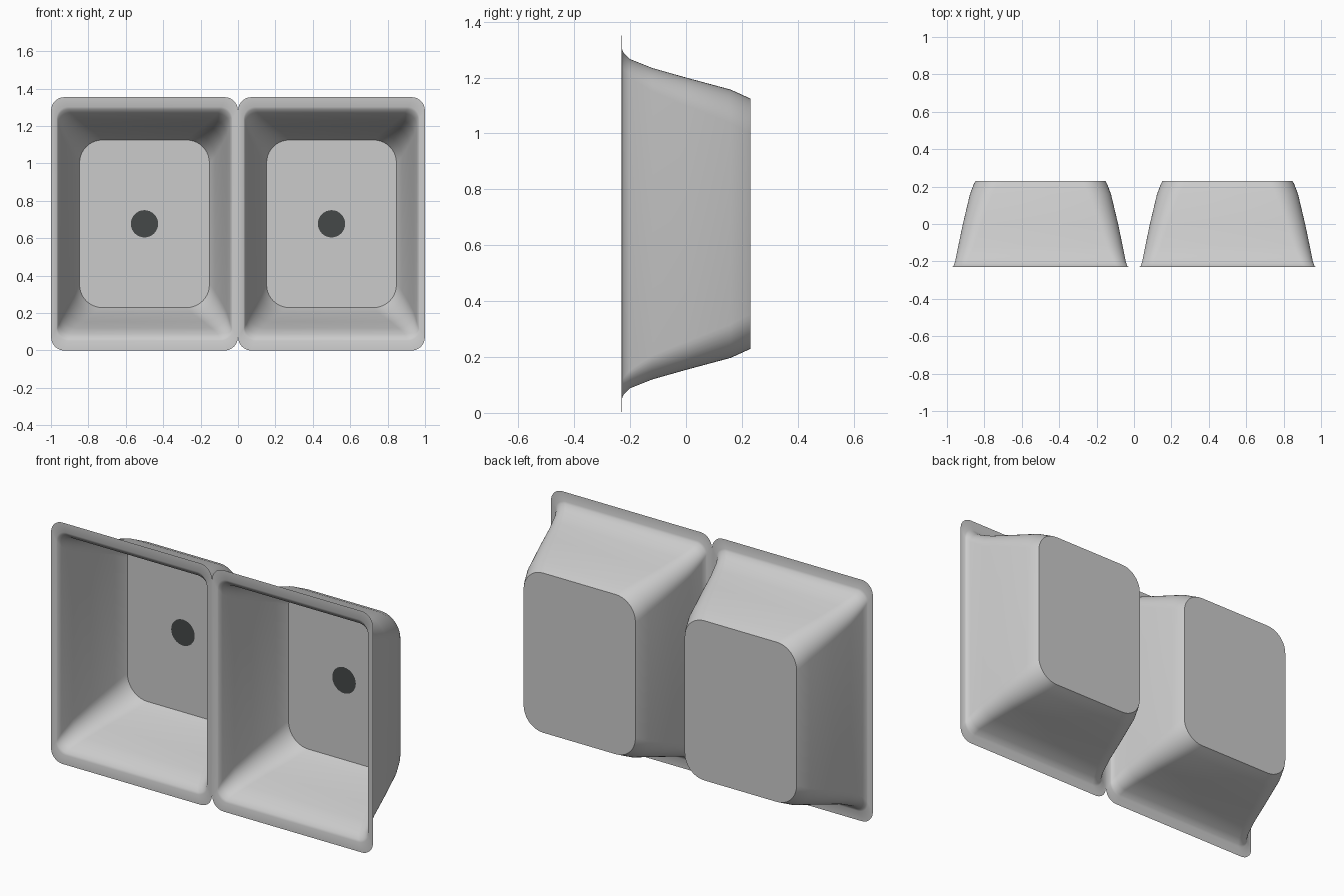
import bpy, bmesh
from math import sin, cos, pi

if "Cube" in bpy.data.objects:
    bpy.data.objects.remove(bpy.data.objects["Cube"])

CZ = 0.677  # height of basin centre


def finish(name, bm, angle):
    bm.normal_update()
    me = bpy.data.meshes.new(name)
    bm.to_mesh(me)
    bm.free()
    ob = bpy.data.objects.new(name, me)
    bpy.context.collection.objects.link(ob)
    bpy.ops.object.select_all(action='DESELECT')
    ob.select_set(True)
    bpy.context.view_layer.objects.active = ob
    bpy.ops.object.shade_smooth_by_angle(angle=angle)
    return ob


def rounded_ring(bm, cx, hx, hz, r, y, steps=10):
    ring = []
    for q, (sx, sz) in enumerate([(1, 1), (-1, 1), (-1, -1), (1, -1)]):
        for i in range(steps + 1):
            a = (q + i / steps) * pi / 2
            ring.append(bm.verts.new((cx + sx * (hx - r) + r * cos(a), y,
                                      CZ + sz * (hz - r) + r * sin(a))))
    return ring


# half width, half height, corner radius, depth: rim to floor
PROFILE = [
    (0.499, 0.677, 0.070, -0.230),
    (0.470, 0.625, 0.062, -0.229),
    (0.464, 0.613, 0.060, -0.224),
    (0.456, 0.589, 0.065, -0.200),
    (0.440, 0.557, 0.085, -0.120),
    (0.415, 0.523, 0.100, 0.000),
    (0.377, 0.480, 0.120, 0.160),
    (0.356, 0.455, 0.125, 0.215),
    (0.347, 0.448, 0.122, 0.230),
]

dark = bpy.data.materials.new("drain_dark")
dark.diffuse_color = (0.06, 0.065, 0.065, 1)
dark.use_nodes = True
dark.node_tree.nodes["Principled BSDF"].inputs["Base Color"].default_value = dark.diffuse_color

for side, cx in (("left", -0.5), ("right", 0.5)):
    # basin: rim, sloping walls and flat floor
    bm = bmesh.new()
    rings = [rounded_ring(bm, cx, *p) for p in PROFILE]
    for a, b in zip(rings, rings[1:]):
        for i in range(len(a)):
            j = (i + 1) % len(a)
            bm.faces.new((a[i], a[j], b[j], b[i]))
    bm.faces.new(rings[-1])
    finish(side + "_basin", bm, 0.9)

    # drain: dark disc just above the floor
    bm = bmesh.new()
    disc = [bm.verts.new((cx + 0.073 * cos(2 * pi * i / 32), 0.226,
                          CZ + 0.073 * sin(2 * pi * i / 32))) for i in range(32)]
    bm.faces.new(disc)
    finish(side + "_drain", bm, 0.5).data.materials.append(dark)
